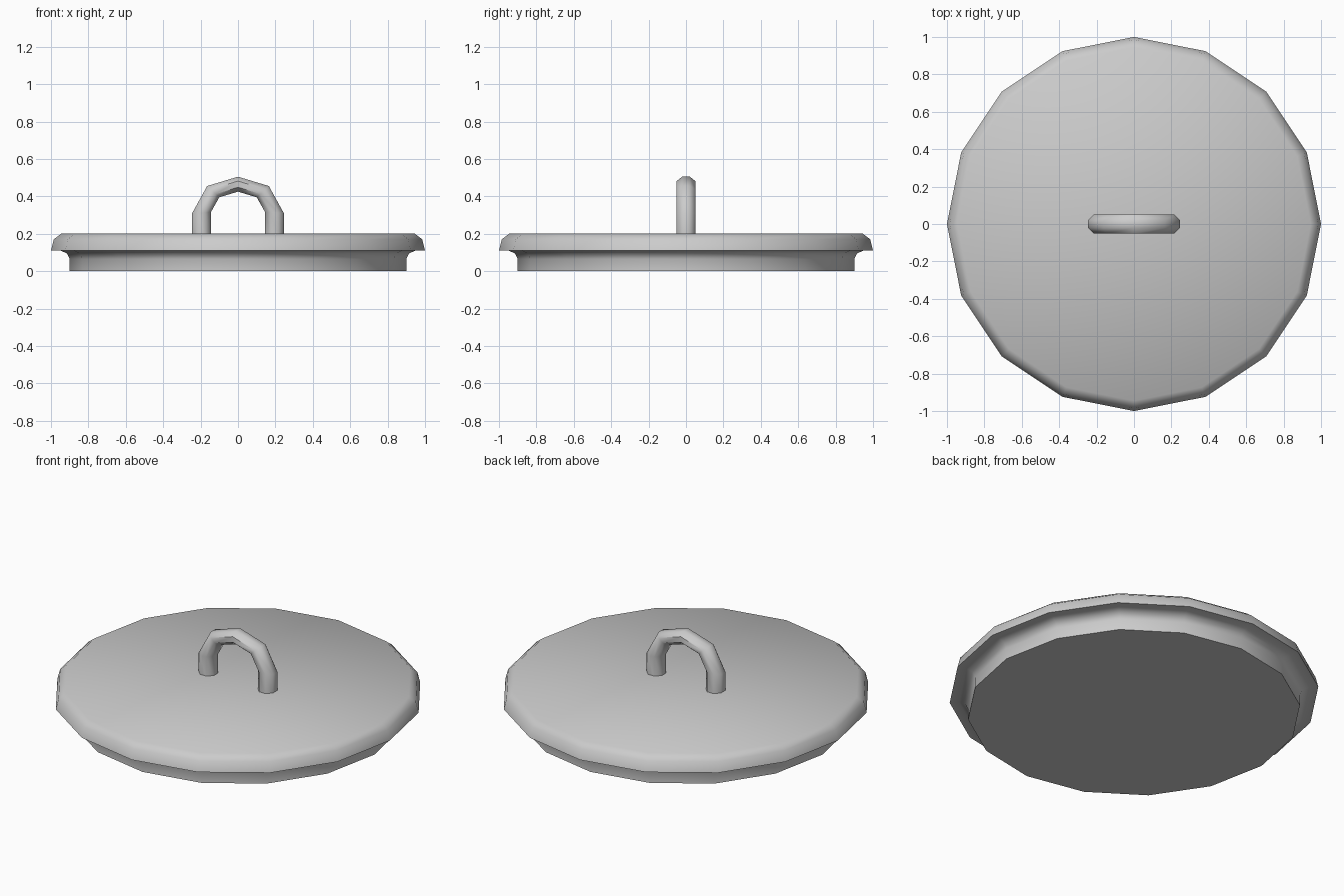
import bpy, bmesh, math
from mathutils import Vector

cube = bpy.data.objects.get("Cube")
if cube:
    bpy.data.objects.remove(cube, do_unlink=True)

grey = bpy.data.materials.new("light_grey")
grey.use_nodes = True
colour = (0.6, 0.6, 0.6, 1)
grey.diffuse_color = colour
grey.node_tree.nodes["Principled BSDF"].inputs["Base Color"].default_value = colour


def skin(name, rings, sharp_angle):
    """Join rings of points into a capped, smooth-shaded tube."""
    bm = bmesh.new()
    loops = [[bm.verts.new(p) for p in ring] for ring in rings]
    for a, b in zip(loops, loops[1:]):
        for i in range(len(a)):
            j = (i + 1) % len(a)
            bm.faces.new((a[i], a[j], b[j], b[i]))
    bm.faces.new(loops[0])
    bm.faces.new(loops[-1])
    bmesh.ops.recalc_face_normals(bm, faces=bm.faces)
    mesh = bpy.data.meshes.new(name)
    bm.to_mesh(mesh)
    bm.free()
    mesh.materials.append(grey)
    obj = bpy.data.objects.new(name, mesh)
    bpy.context.collection.objects.link(obj)
    bpy.ops.object.select_all(action="DESELECT")
    obj.select_set(True)
    bpy.context.view_layer.objects.active = obj
    bpy.ops.object.shade_smooth_by_angle(angle=math.radians(sharp_angle))
    return obj


def circle(count, offset=0.0):
    step = 2 * math.pi / count
    return [(math.cos(step * (i + offset)), math.sin(step * (i + offset)))
            for i in range(count)]


# Lid: plug, flared underside, overhanging rounded rim, flat top
profile = [(0.9, 0), (0.9, 0.065), (0.915, 0.095), (0.95, 0.11),
           (1, 0.11), (0.985, 0.17), (0.945, 0.2)]
skin("lid", [[(r * c, r * s, z) for c, s in circle(16)] for r, z in profile], 44)

# Handle: eight-sided bar following an arch, given as outer and inner outline
half = [((-0.245, 0.19), (-0.145, 0.19)), ((-0.245, 0.31), (-0.145, 0.315)),
        ((-0.165, 0.455), (-0.1, 0.395))]
mirrored = [tuple((-x, z) for x, z in pair) for pair in reversed(half)]
arch = half + [((0, 0.505), (0, 0.425))] + mirrored
width = 0.05 / math.cos(math.pi / 8)

rings = []
for (ox, oz), (ix, iz) in arch:
    outer, inner = Vector((ox, 0, oz)), Vector((ix, 0, iz))
    middle = (outer + inner) / 2
    reach = (outer - inner) / 2 / math.cos(math.pi / 8)
    rings.append([middle + reach * c + Vector((0, width * s, 0))
                  for c, s in circle(8, 0.5)])
skin("handle", rings, 50)
